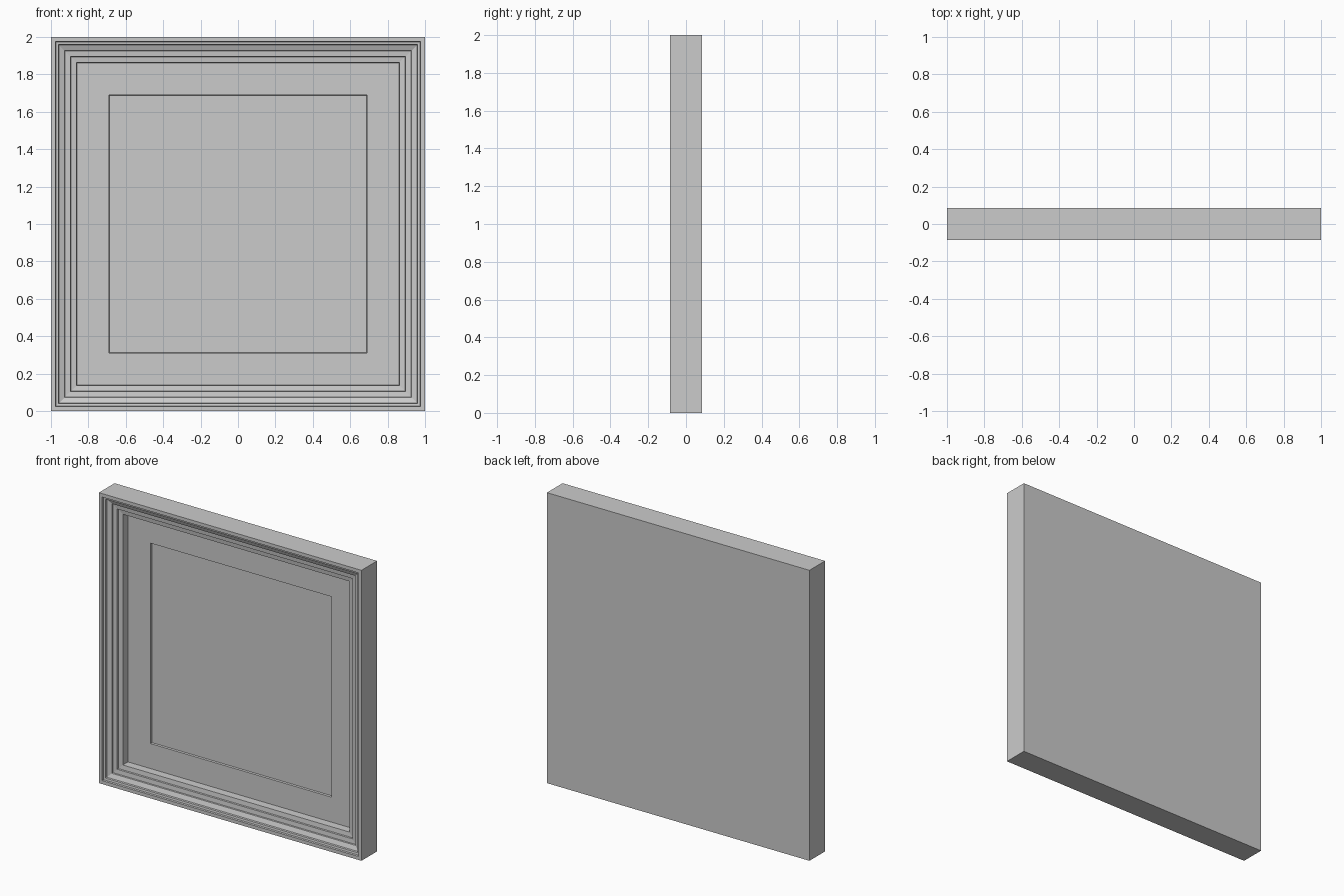
import bpy, bmesh

if "Cube" in bpy.data.objects:
    bpy.data.objects.remove(bpy.data.objects["Cube"])

FRONT, BACK = -0.085, 0.085


def ring_solid(name, profile, cap_ends=False, close=False):
    """Sweep an (inset, depth) profile round the square with mitred corners."""
    bm = bmesh.new()
    rings = []
    for inset, depth in profile:
        h = 1 - inset
        rings.append([bm.verts.new((sx * h, FRONT + depth, 1 + sz * h))
                      for sx, sz in ((-1, -1), (1, -1), (1, 1), (-1, 1))])
    pairs = list(zip(rings, rings[1:]))
    if close:
        pairs.append((rings[-1], rings[0]))
    for a, b in pairs:
        for i in range(4):
            j = (i + 1) % 4
            bm.faces.new((a[i], a[j], b[j], b[i]))
    if cap_ends:
        bm.faces.new(rings[0])
        bm.faces.new(rings[-1])
    bmesh.ops.recalc_face_normals(bm, faces=bm.faces)
    me = bpy.data.meshes.new(name)
    bm.to_mesh(me)
    bm.free()
    ob = bpy.data.objects.new(name, me)
    bpy.context.collection.objects.link(ob)
    return ob


# One continuous shell: back, outer sides, stepped moulding, mat and sunken picture
ring_solid("picture_frame", [
    (0, BACK - FRONT),                 # back edge
    (0, 0), (0.024, 0),                # outer side and flat rim
    (0.026, 0.012), (0.040, 0.014),    # first narrow step
    (0.042, 0.026), (0.072, 0.038),    # sloped moulding steps
    (0.074, 0.047), (0.104, 0.050),
    (0.106, 0.060), (0.137, 0.064),
    (0.138, 0.118), (0.310, 0.118),    # inner wall and mat
    (0.312, 0.132),                    # mat window and picture
], cap_ends=True)
